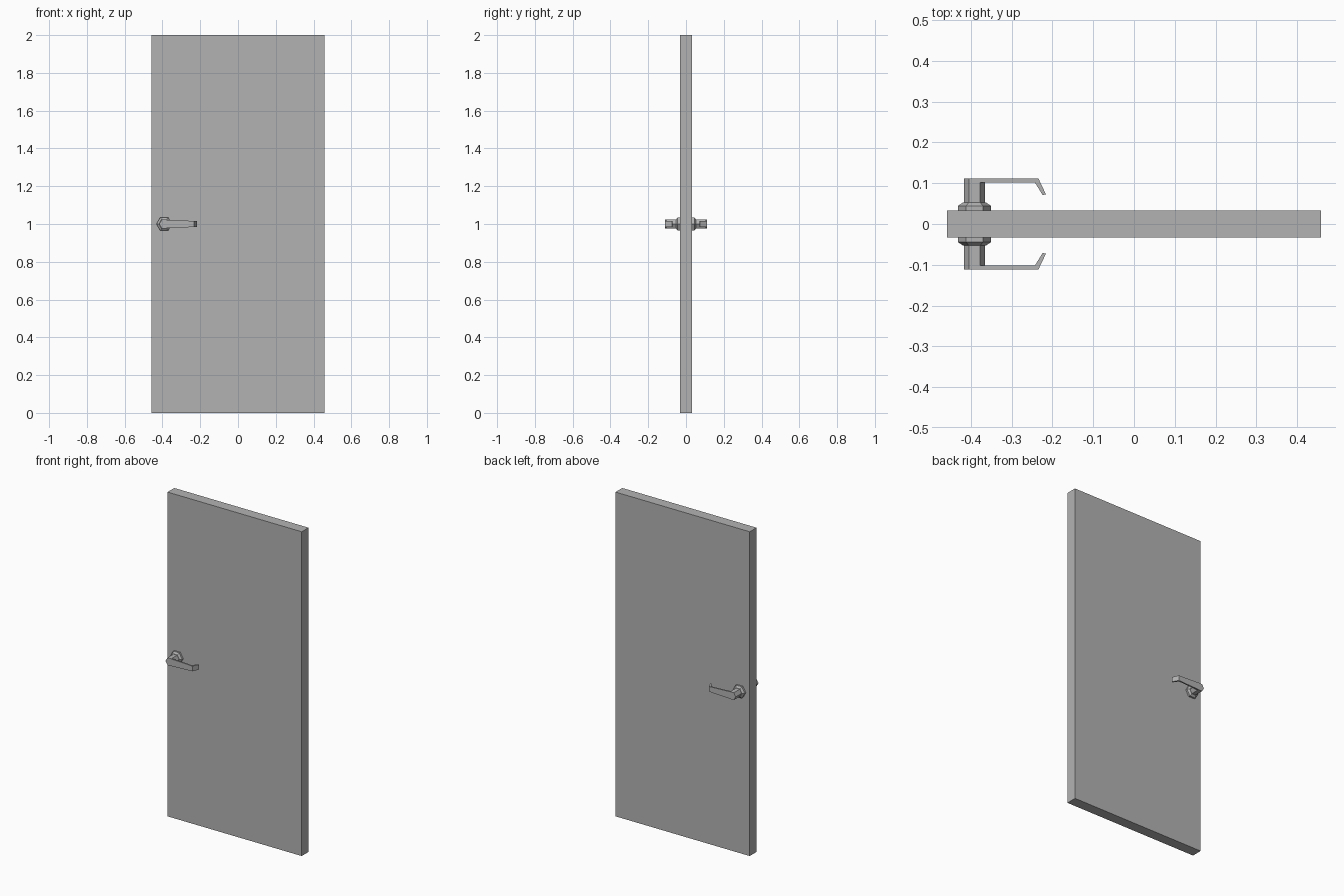
import bpy, bmesh
from math import cos, sin, pi

cube = bpy.data.objects.get("Cube")
if cube:
    bpy.data.objects.remove(cube, do_unlink=True)

grey = bpy.data.materials.new("plain_grey")
grey.use_nodes = True
COLOUR = (0.45, 0.45, 0.45, 1)
grey.diffuse_color = COLOUR
grey.node_tree.nodes["Principled BSDF"].inputs["Base Color"].default_value = COLOUR

HANDLE_X, HANDLE_Z = -0.391, 1.0


def loft(name, rings):
    """Join equal-length rings of points into a closed solid."""
    bm = bmesh.new()
    loops = [[bm.verts.new(p) for p in ring] for ring in rings]
    for a, b in zip(loops, loops[1:]):
        for i in range(len(a)):
            j = (i + 1) % len(a)
            bm.faces.new((a[i], a[j], b[j], b[i]))
    bm.faces.new(loops[0][::-1])
    bm.faces.new(loops[-1])
    bmesh.ops.recalc_face_normals(bm, faces=bm.faces)
    mesh = bpy.data.meshes.new(name)
    bm.to_mesh(mesh)
    bm.free()
    mesh.materials.append(grey)
    obj = bpy.data.objects.new(name, mesh)
    bpy.context.collection.objects.link(obj)
    return obj


def hexagon(radius, y):
    return [(HANDLE_X + radius * cos(k * pi / 3), y, HANDLE_Z + radius * sin(k * pi / 3))
            for k in range(6)]


def rectangle(x, y, z):
    return [(-x, -y, z), (x, -y, z), (x, y, z), (-x, y, z)]


# Door slab
loft("door_panel", [rectangle(0.458, 0.033, 0), rectangle(0.458, 0.033, 2)])

# Lever stations: outer x, outer y, inner x, inner y, half height
LEVER = [(-0.38, 0.111, -0.38, 0.102, 0.022),
         (-0.234, 0.111, -0.243, 0.102, 0.016),
         (-0.216, 0.073, -0.224, 0.071, 0.015)]

# Matching handles on both faces of the door
for side, s in (("front", -1), ("back", 1)):
    loft(side + "_rosette", [hexagon(r, s * y) for r, y in
                             ((0.041, 0.033), (0.041, 0.044), (0.028, 0.053))])
    loft(side + "_spindle", [hexagon(0.026, s * y) for y in (0.05, 0.111)])
    loft(side + "_lever", [[(xo, s * yo, HANDLE_Z - h), (xo, s * yo, HANDLE_Z + h),
                            (xi, s * yi, HANDLE_Z + h), (xi, s * yi, HANDLE_Z - h)]
                           for xo, yo, xi, yi, h in LEVER])
